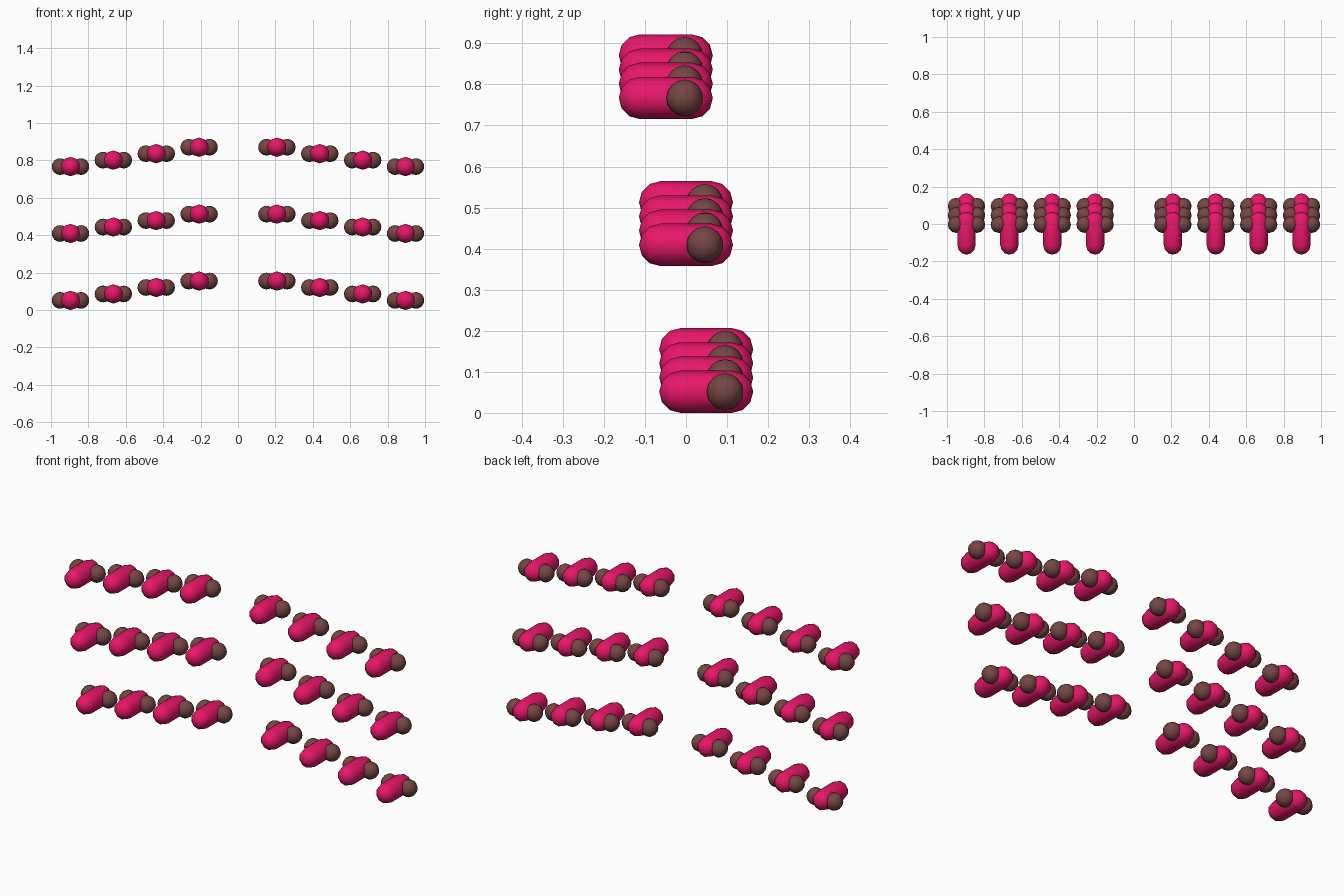
import bpy, bmesh, math
from mathutils import Matrix

if "Cube" in bpy.data.objects:
    bpy.data.objects.remove(bpy.data.objects["Cube"])


def material(name, rgb):
    m = bpy.data.materials.new(name)
    m.diffuse_color = (*rgb, 1)
    m.use_nodes = True
    m.node_tree.nodes["Principled BSDF"].inputs["Base Color"].default_value = m.diffuse_color
    return m


PINK = material("hot pink", (0.80, 0.008, 0.14))
BROWN = material("reddish brown", (0.175, 0.062, 0.056))


def finish(bm, name, mat):
    bmesh.ops.recalc_face_normals(bm, faces=bm.faces)
    me = bpy.data.meshes.new(name)
    for f in bm.faces:
        f.smooth = True
    bm.to_mesh(me)
    bm.free()
    me.materials.append(mat)
    return me


def capsule_mesh(radius, half_length, sides=10, cap=3):
    # Capsule along y: rings swept over two rounded ends
    bm = bmesh.new()
    straight = half_length - radius
    profile = []
    for sign in (-1, 1):
        angles = [math.pi / 2 * i / cap for i in range(cap)]
        part = [(sign * (straight + radius * math.sin(a)), radius * math.cos(a)) for a in angles]
        profile += part[::-1] if sign < 0 else part
    rings = []
    for y, r in profile:
        rings.append([bm.verts.new((r * math.sin(2 * math.pi * k / sides), y,
                                    r * math.cos(2 * math.pi * k / sides))) for k in range(sides)])
    for a, b in zip(rings, rings[1:]):
        for k in range(sides):
            n = (k + 1) % sides
            bm.faces.new((a[k], a[n], b[n], b[k]))
    for ring, y in ((rings[0], -half_length), (rings[-1], half_length)):
        tip = bm.verts.new((0, y, 0))
        for k in range(sides):
            bm.faces.new((ring[k], ring[(k + 1) % sides], tip))
    return finish(bm, "capsule", PINK)


def ball_mesh(radius):
    bm = bmesh.new()
    bmesh.ops.create_uvsphere(bm, u_segments=12, v_segments=8, radius=radius)
    return finish(bm, "ball", BROWN)


def place(name, mesh, loc):
    ob = bpy.data.objects.new(name, mesh)
    ob.location = loc
    bpy.context.collection.objects.link(ob)


capsule = capsule_mesh(0.0515, 0.1145)
ball = ball_mesh(0.0447)

# Three stepped rows, each with four units per side rising to the middle
for row in range(3):
    for side in (-1, 1):
        for i in range(4):
            x = side * (0.208 + 0.2292 * i)
            y = 0.0492 * (1 - row)
            z = 0.0515 + 0.3577 * row + 0.0345 * (3 - i)
            place("capsule_body", capsule, (x, y, z))
            for s in (-1, 1):
                place("side_ball", ball, (x + s * 0.0555, y + 0.046, z))
